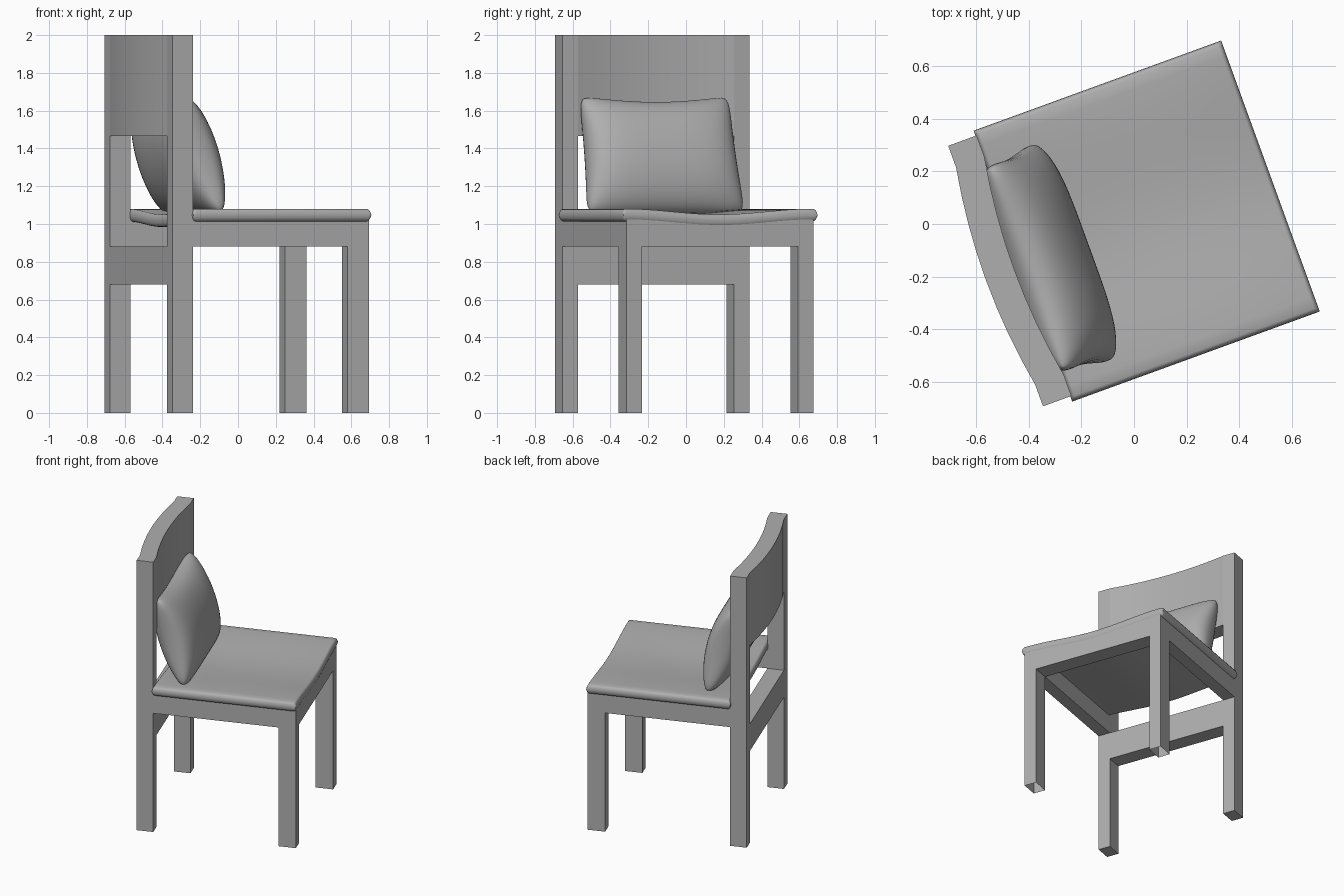
import bpy, bmesh, math
from mathutils import Matrix

if "Cube" in bpy.data.objects:
    bpy.data.objects.remove(bpy.data.objects["Cube"])

# Chair is built facing local +x, then turned 20 degrees about z
TURN = Matrix.Rotation(math.radians(20), 4, 'Z') @ Matrix.Translation((0.003, -0.006, 0))
GREY = bpy.data.materials.new("grey")
GREY.diffuse_color = (0.43, 0.43, 0.43, 1)
GREY.use_nodes = True
GREY.node_tree.nodes["Principled BSDF"].inputs["Base Color"].default_value = GREY.diffuse_color


def finish(name, bm, smooth=None):
    bmesh.ops.recalc_face_normals(bm, faces=bm.faces)
    bm.transform(TURN)
    me = bpy.data.meshes.new(name)
    bm.to_mesh(me)
    bm.free()
    me.materials.append(GREY)
    ob = bpy.data.objects.new(name, me)
    bpy.context.collection.objects.link(ob)
    if smooth:
        bpy.ops.object.select_all(action='DESELECT')
        ob.select_set(True)
        bpy.context.view_layer.objects.active = ob
        bpy.ops.object.shade_smooth_by_angle(angle=math.radians(smooth))


def box(name, x0, x1, y0, y1, z0, z1, open_bottom=False):
    bm = bmesh.new()
    bmesh.ops.create_cube(bm, size=1)
    for v in bm.verts:
        v.co = ((x0 + x1) / 2 + v.co.x * (x1 - x0),
                (y0 + y1) / 2 + v.co.y * (y1 - y0),
                (z0 + z1) / 2 + v.co.z * (z1 - z0))
    if open_bottom:
        low = [f for f in bm.faces if f.calc_center_median().z < z0 + 1e-4]
        bmesh.ops.delete(bm, geom=low, context='FACES_ONLY')
    finish(name, bm)


def loft(name, sections, smooth):
    """Skin a list of closed sections and cap both ends."""
    bm = bmesh.new()
    rings = [[bm.verts.new(p) for p in s] for s in sections]
    n = len(rings[0])
    for a, b in zip(rings, rings[1:]):
        for i in range(n):
            bm.faces.new((a[i], a[(i + 1) % n], b[(i + 1) % n], b[i]))
    bm.faces.new(rings[0])
    bm.faces.new(rings[-1])
    finish(name, bm, smooth)


OUT, INN = 0.527, 0.44      # outer and inner side of the legs
B0, B1 = -0.565, -0.45      # back post depth
F0, F1 = 0.42, 0.542        # front leg depth

# Legs, posts and side rails, both sides
for side, s in (("left", 1), ("right", -1)):
    y0, y1 = sorted((s * INN, s * OUT))
    box("back_post_" + side, B0, B1, y0, y1, 0, 2)
    box("front_leg_" + side, F0, F1, y0, y1, 0, 1.03, True)
    box("side_rail_" + side, B1, F0, y0, y1, 0.88, 1.03)

# Front rail and lower back rail
box("front_rail", F0, F1, -INN, INN, 0.88, 1.02)
box("back_rail", B0, B1, -INN, INN, 0.68, 0.88)

# Curved backrest panel
N = 8
ys = [INN * (2 * i / N - 1) for i in range(N + 1)]
bow = [0.04 * (1 - (y / INN) ** 2) for y in ys]
arc = [(B0 - b, y) for y, b in zip(ys, bow)]
arc += [(B1 - b, y) for y, b in reversed(list(zip(ys, bow)))]
loft("backrest", [[(x, y, z) for x, y in arc] for z in (1.465, 2)], 30)

# Dished seat with all edges rounded
HALF, R, NOSE, M = 0.53, 0.033, 0.018, 24


def seat_section(x, thick, inset):
    pts = []
    half = HALF - inset
    mid = [(half * (1 - 2 * i / M)) for i in range(M + 1)]
    dip = lambda y: 1.0475 - 0.03 * (0.5 + 0.5 * math.cos(math.pi * y / HALF))
    ang = [math.pi * k / 6 for k in range(1, 6)]
    pts += [(x, y, dip(y) + thick) for y in mid]
    pts += [(x, -half - math.sin(a) * NOSE, dip(half) + math.cos(a) * thick) for a in ang]
    pts += [(x, y, dip(y) - thick) for y in reversed(mid)]
    pts += [(x, half + math.sin(a) * NOSE, dip(half) - math.cos(a) * thick) for a in ang]
    return pts


ends = [(NOSE * (1 - math.cos(a)), R * math.sin(a))
        for a in (math.radians(d) for d in (8, 25, 45, 65, 90))]
sections = [seat_section(-0.455 + o, t, 0) for o, t in ends]
sections += [seat_section(0.547 - o, t, 0) for o, t in reversed(ends)]
loft("seat", sections, 50)

# Cushion leaning against the back
bm = bmesh.new()
G = 32
for sgn in (1, -1):
    rows = []
    for i in range(G + 1):
        row = []
        for j in range(G + 1):
            # sine spacing packs points near the rim
            a = math.sin(math.pi / 2 * (2 * i / G - 1))
            b = math.sin(math.pi / 2 * (2 * j / G - 1))
            pinch = 0.12 if b > 0 else 0.02
            corner = 0.06 * (a * b) ** 8
            y = 0.437 * a * (1 - 0.03 * b) * (1 - 0.05 * (1 - b * b) * a * a - corner)
            h = 0.328 * b * (1 - pinch * (1 - a * a) * b * b - corner)
            t = 0.137 * max(0, 1 - a ** 4) ** 0.4 * max(0, 1 - b * b) ** 0.55
            row.append(bm.verts.new((sgn * t, y, h)))
        rows.append(row)
    for i in range(G):
        for j in range(G):
            bm.faces.new((rows[i][j], rows[i + 1][j], rows[i + 1][j + 1], rows[i][j + 1]))
bmesh.ops.remove_doubles(bm, verts=bm.verts, dist=1e-5)
bm.transform(Matrix.Translation((-0.352, -0.014, 1.367)) @ Matrix.Rotation(math.radians(-17), 4, 'Y'))
finish("cushion", bm, 80)
